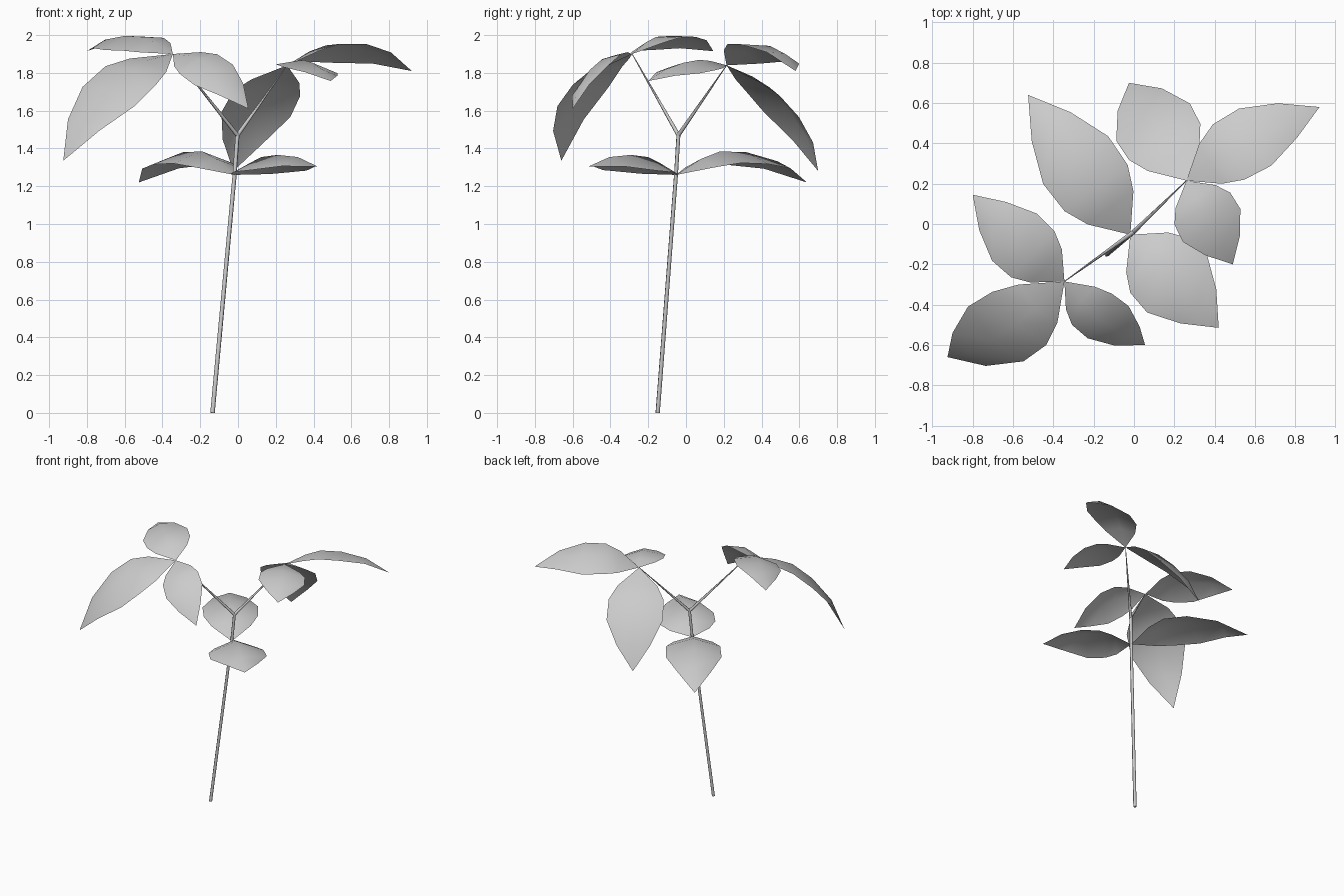
import bpy
from mathutils import Vector

if "Cube" in bpy.data.objects:
    bpy.data.objects.remove(bpy.data.objects["Cube"])

# Leaf template rows: (position along chord, width factor, arch factor)
ROWS = [(0.19, 0.70, 0.68), (0.33, 0.97, 1.0), (0.53, 1.0, 1.03), (0.77, 0.6, 0.75)]


def make_leaf(name, base, tip, side, half_width, arch, fold):
    """Arched leaf, folded down slightly on both sides of the midrib."""
    base, tip = Vector(base), Vector(tip)
    chord = tip - base
    length = chord.length
    u = chord.normalized()
    s = Vector(side)
    s = (s - u * s.dot(u)).normalized()
    n = u.cross(s)
    if n.z < 0:
        n, s = -n, -s
    verts = [base]
    for t, w, h in ROWS:
        mid = base + chord * t + n * (arch * length * h)
        hw = half_width * w
        for k in (-1, 0, 1):
            verts.append(mid + s * (k * hw) - n * (abs(k) * fold * hw))
    verts.append(tip)
    last = len(verts) - 1
    faces = [(0, 2, 1), (0, 3, 2)]
    for r in range(len(ROWS) - 1):
        a = 1 + 3 * r
        for i in (a, a + 1):
            faces.append((i, i + 1, i + 4, i + 3))
    a = last - 3
    faces += [(a, a + 1, last), (a + 1, a + 2, last)]
    # keep every face turned to the upper side
    for i, f in enumerate(faces):
        p = [verts[j] for j in f]
        if (p[1] - p[0]).cross(p[2] - p[0]).dot(n) < 0:
            faces[i] = f[::-1]
    me = bpy.data.meshes.new(name)
    me.from_pydata(verts, [], faces)
    me.shade_smooth()
    bpy.context.collection.objects.link(bpy.data.objects.new(name, me))


def make_stalk(name, points):
    """Tapered round stalk through (x, y, z, radius) points."""
    cu = bpy.data.curves.new(name, 'CURVE')
    cu.dimensions = '3D'
    cu.bevel_depth = 1.0
    cu.bevel_resolution = 1
    cu.use_fill_caps = True
    sp = cu.splines.new('POLY')
    sp.points.add(len(points) - 1)
    for p, (x, y, z, r) in zip(sp.points, points):
        p.co = (x, y, z, 1)
        p.radius = r
    bpy.context.collection.objects.link(bpy.data.objects.new(name, cu))


LEFT = (-0.345, -0.285, 1.90)
RIGHT = (0.26, 0.215, 1.84)
NODE = (-0.018, -0.053, 1.26)
FORK = (-0.003, -0.04, 1.47)

# Main stem and two branches
make_stalk("stem", [(-0.135, -0.15, 0, 0.012), (*NODE, 0.011), (*FORK, 0.011)])
make_stalk("left_branch", [(*FORK, 0.011), (*LEFT, 0.002)])
make_stalk("right_branch", [(*FORK, 0.011), (*RIGHT, 0.002)])

# Leaves on the left branch
make_leaf("left_leaf_back", LEFT, (-0.80, 0.145, 1.915), (0.215, 0.24, 0.07), 0.165, 0.14, 0.25)
make_leaf("left_leaf_outer", LEFT, (-0.925, -0.66, 1.335), (-0.28, 0.26, 0.09), 0.20, 0.165, 0.25)
make_leaf("left_leaf_inner", LEFT, (0.055, -0.60, 1.61), (0.2, 0.15, 0.1), 0.14, 0.15, 0.25)

# Leaves on the right branch
make_leaf("right_leaf_outer", RIGHT, (0.92, 0.58, 1.81), (0.15, -0.29, 0.1), 0.17, 0.16, 0.25)
make_leaf("right_leaf_back", RIGHT, (-0.025, 0.70, 1.28), (0.35, 0.2, -0.045), 0.205, 0.125, 0.25)
make_leaf("right_leaf_front", RIGHT, (0.49, -0.20, 1.757), (0.3, 0.11, -0.04), 0.165, 0.12, 0.25)

# Leaf pair lower on the stem
make_leaf("stem_leaf_back", NODE, (-0.525, 0.64, 1.22), (0.29, 0.28, 0.0), 0.20, 0.16, 0.32)
make_leaf("stem_leaf_front", NODE, (0.42, -0.515, 1.305), (0.3, 0.24, 0.0), 0.205, 0.125, 0.4)
